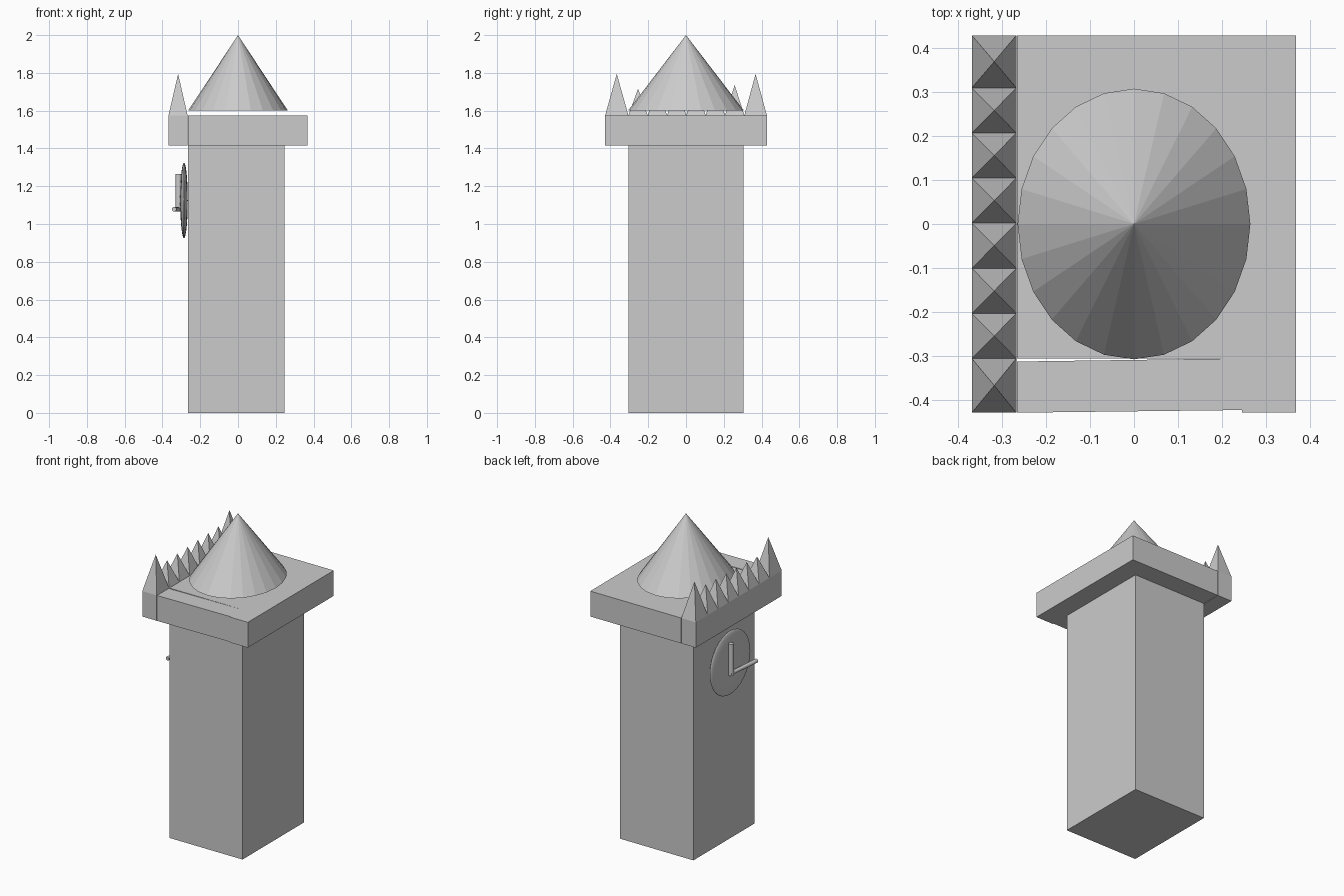
import bpy, bmesh, math
from mathutils import Vector

cube = bpy.data.objects.get("Cube")
if cube:
    bpy.data.objects.remove(cube, do_unlink=True)

stone = bpy.data.materials.new("pale_grey_stone")
stone.use_nodes = True
GREY = (0.6, 0.6, 0.6, 1)
stone.diffuse_color = GREY
stone.node_tree.nodes["Principled BSDF"].inputs["Base Color"].default_value = GREY


def finish(name, bm):
    """Turn a bmesh into a named object with the stone colour."""
    bmesh.ops.recalc_face_normals(bm, faces=bm.faces[:])
    mesh = bpy.data.meshes.new(name)
    bm.to_mesh(mesh)
    bm.free()
    mesh.materials.append(stone)
    obj = bpy.data.objects.new(name, mesh)
    bpy.context.collection.objects.link(obj)
    return obj


def prism(name, outline, z0, z1):
    """Extrude a plan outline upward."""
    bm = bmesh.new()
    face = bm.faces.new([bm.verts.new((x, y, z0)) for x, y in outline])
    top = bmesh.ops.extrude_face_region(bm, geom=[face], use_keep_orig=True)["geom"]
    for v in top:
        if isinstance(v, bmesh.types.BMVert):
            v.co.z = z1
    return finish(name, bm)


def rect(x0, x1, y0, y1):
    return [(x0, y0), (x1, y0), (x1, y1), (x0, y1)]


def smooth(obj):
    bpy.ops.object.select_all(action="DESELECT")
    obj.select_set(True)
    bpy.context.view_layer.objects.active = obj
    bpy.ops.object.shade_smooth_by_angle(angle=math.radians(40))


def rod(name, start, end, radius):
    """Round bar between two points."""
    a, b = Vector(start), Vector(end)
    bm = bmesh.new()
    bmesh.ops.create_cone(bm, cap_ends=True, segments=20, radius1=radius,
                          radius2=radius, depth=(b - a).length)
    bm.transform((b - a).to_track_quat("Z", "Y").to_matrix().to_4x4())
    bmesh.ops.translate(bm, verts=bm.verts[:], vec=(a + b) / 2)
    smooth(finish(name, bm))


# Shaft
LEFT, RIGHT, HALF = -0.265, 0.245, 0.305
prism("tower_shaft", rect(LEFT, RIGHT, -HALF, HALF), 0, 1.415)

# Platform, with a slightly skewed front strip that leaves a thin slot
X, Y, LOW, TOP = 0.368, 0.428, 1.415, 1.575
prism("platform_main", rect(LEFT, X, -HALF, Y), LOW, TOP)
prism("platform_spike_strip", rect(-X, LEFT - 0.002, -Y, Y), LOW, TOP)
prism("platform_front_corner", rect(RIGHT, X, -Y, -HALF), LOW, TOP)
prism("platform_front_strip",
      [(LEFT, -Y), (RIGHT, -0.422), (RIGHT, -HALF), (LEFT, -0.312)], LOW, TOP)

# Row of pyramid spikes, taller at both ends
edges = [-Y] + [-HALF + i * 0.1023 for i in range(7)] + [Y]
for i, (y0, y1) in enumerate(zip(edges, edges[1:])):
    height = 1.795 if i in (0, 7) else 1.712 + 0.004 * i
    bm = bmesh.new()
    base = [bm.verts.new((x, y, TOP)) for x, y in rect(-X, LEFT - 0.002, y0, y1)]
    tip = bm.verts.new((-0.317, (y0 + y1) / 2, height))
    bm.faces.new(base)
    for a, b in zip(base, base[1:] + base[:1]):
        bm.faces.new((a, b, tip))
    finish(f"spike_{i + 1}", bm)

# Faceted oval roof cone, hovering just above the platform
bm = bmesh.new()
bmesh.ops.create_cone(bm, cap_ends=True, segments=24, radius1=1, radius2=0, depth=0.4)
bmesh.ops.scale(bm, verts=bm.verts[:], vec=(0.264, 0.307, 1))
bmesh.ops.translate(bm, verts=bm.verts[:], vec=(0, 0, 1.8))
finish("roof_cone", bm)

# Domed clock dial and its two hands
bm = bmesh.new()
bmesh.ops.create_uvsphere(bm, u_segments=32, v_segments=16, radius=0.2)
bmesh.ops.scale(bm, verts=bm.verts[:], vec=(0.1, 1, 1))
bmesh.ops.translate(bm, verts=bm.verts[:], vec=(-0.286, -0.03, 1.125))
dial = finish("clock_dial", bm)
for poly in dial.data.polygons:
    poly.use_smooth = True
rod("clock_upright_hand", (-0.315, 0, 1.065), (-0.315, 0, 1.265), 0.015)
rod("clock_level_hand", (-0.315, 0.01, 1.078), (-0.338, -0.22, 1.078), 0.012)
